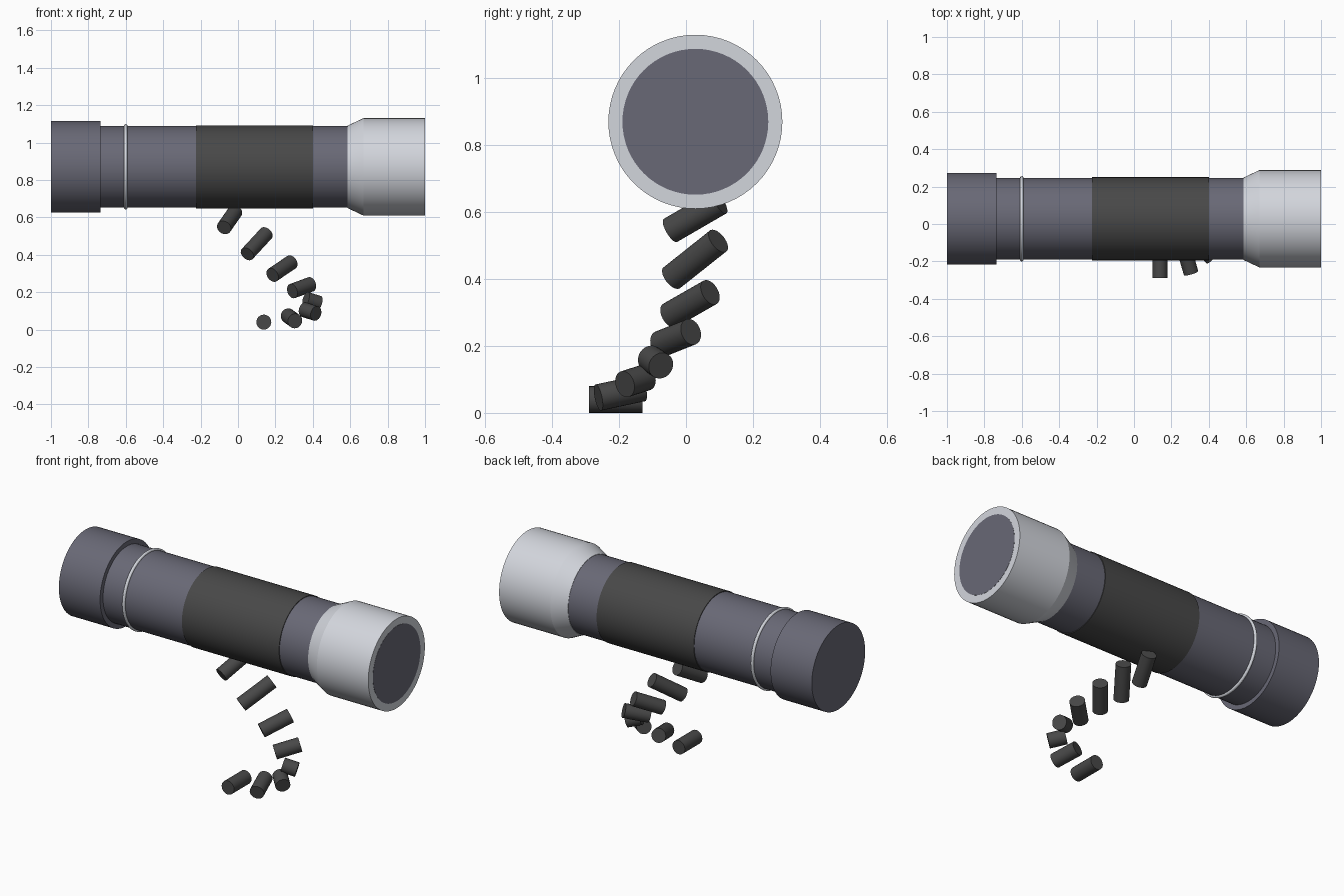
import bpy, bmesh, math
from mathutils import Vector

if "Cube" in bpy.data.objects:
    bpy.data.objects.remove(bpy.data.objects["Cube"])

AXIS_Y, AXIS_Z = 0.028, 0.87


def material(name, rgb):
    m = bpy.data.materials.new(name)
    m.diffuse_color = (*rgb, 1)
    m.use_nodes = True
    m.node_tree.nodes["Principled BSDF"].inputs["Base Color"].default_value = m.diffuse_color
    return m


BODY = material("slate", (0.14, 0.14, 0.18))
GRIP = material("rubber", (0.065, 0.065, 0.065))
METAL = material("pale_metal", (0.65, 0.67, 0.72))


def finish(obj, mat):
    obj.data.materials.append(mat)
    bpy.ops.object.select_all(action='DESELECT')
    obj.select_set(True)
    bpy.context.view_layer.objects.active = obj
    bpy.ops.object.shade_smooth_by_angle(angle=math.radians(25))


def lathe(name, profile, mat, n=64):
    """Closed solid of revolution along x from (x, radius) pairs."""
    bm = bmesh.new()
    rings = []
    for x, r in profile:
        rings.append([bm.verts.new((x, r * math.cos(2 * math.pi * i / n),
                                    r * math.sin(2 * math.pi * i / n))) for i in range(n)])
    for a, b in zip(rings, rings[1:]):
        for i in range(n):
            j = (i + 1) % n
            bm.faces.new((a[i], a[j], b[j], b[i]))
    bm.faces.new(rings[0])
    bm.faces.new(rings[-1])
    bmesh.ops.recalc_face_normals(bm, faces=bm.faces[:])
    me = bpy.data.meshes.new(name)
    bm.to_mesh(me)
    bm.free()
    obj = bpy.data.objects.new(name, me)
    obj.location = (0, AXIS_Y, AXIS_Z)
    bpy.context.collection.objects.link(obj)
    finish(obj, mat)
    return obj


# Torch barrel, grip, tail cap and head
lathe("barrel", [(-0.74, 0.218), (0.60, 0.218)], BODY)
lathe("grip_sleeve", [(-0.225, 0.222), (0.40, 0.222)], GRIP)
lathe("tail_cap", [(-1.0, 0.245), (-0.735, 0.245)], BODY)
lathe("head", [(0.585, 0.220), (0.67, 0.26), (1.0, 0.26)], METAL)
lathe("lens", [(0.97, 0.218), (1.001, 0.218)], BODY)

# Thin trim ring near the tail
bpy.ops.mesh.primitive_torus_add(major_segments=64, minor_segments=12,
                                 major_radius=0.219, minor_radius=0.009,
                                 location=(-0.60, AXIS_Y, AXIS_Z),
                                 rotation=(0, math.pi / 2, 0))
ring = bpy.context.object
ring.name = "trim_ring"
finish(ring, METAL)

# Wrist strap links: centre, axis direction, half length
links = [
    ((-0.045, 0.027, 0.588), (0.33, 0.82, 0.475), 0.09),
    ((0.100, 0.027, 0.459), (0.50, 0.68, 0.54), 0.102),
    ((0.235, 0.012, 0.326), (0.59, 0.70, 0.40), 0.086),
    ((0.340, -0.031, 0.224), (0.71, 0.65, 0.26), 0.07),
    ((0.398, -0.091, 0.152), (0.87, 0.40, -0.27), 0.04),
    ((0.385, -0.151, 0.096), (0.69, -0.69, -0.22), 0.046),
    ((0.286, -0.196, 0.060), (0.27, -0.94, -0.20), 0.07),
    ((0.138, -0.210, 0.040), (0, -1, 0), 0.08),
]
for i, (centre, direction, half) in enumerate(links):
    bpy.ops.mesh.primitive_cylinder_add(vertices=24, radius=0.04, depth=2 * half, location=centre)
    link = bpy.context.object
    link.name = f"strap_link_{i + 1}"
    link.rotation_euler = Vector(direction).to_track_quat('Z', 'Y').to_euler()
    finish(link, GRIP)
